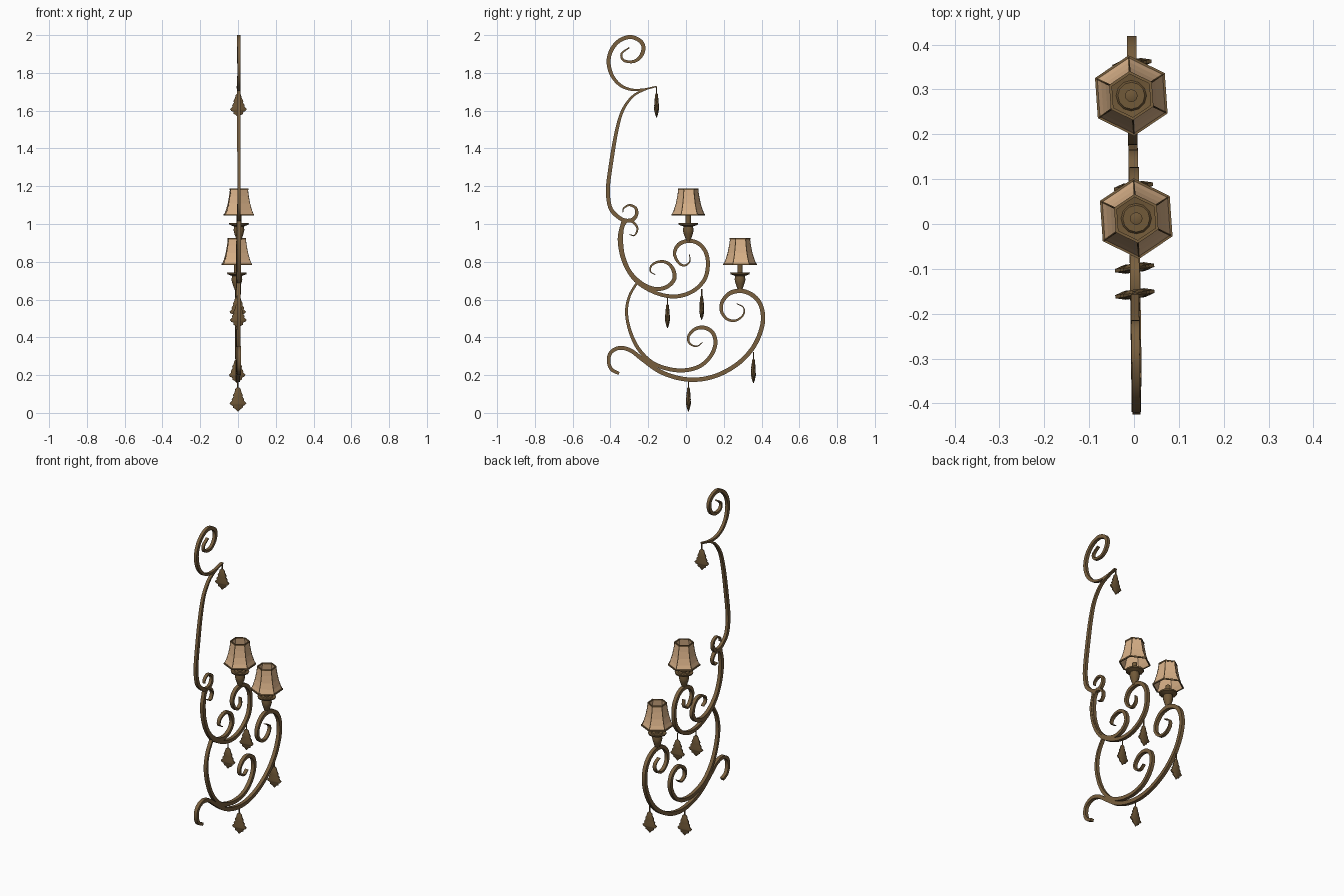
import bpy, bmesh, math
from mathutils import Vector

if "Cube" in bpy.data.objects:
    bpy.data.objects.remove(bpy.data.objects["Cube"])


def material(name, rgb):
    m = bpy.data.materials.new(name)
    m.diffuse_color = (*rgb, 1)
    m.use_nodes = True
    m.node_tree.nodes["Principled BSDF"].inputs["Base Color"].default_value = m.diffuse_color
    return m


BRONZE = material("bronze", (0.19, 0.115, 0.048))
DARK = material("dark_bronze", (0.165, 0.1, 0.04))
CLOTH = material("tan_shade", (0.7, 0.445, 0.25))


def lean(y):
    # the whole fitting is turned very slightly about z
    return -0.013 * y


def make(name, verts, faces, mat, smooth=True):
    me = bpy.data.meshes.new(name)
    me.from_pydata(verts, [], faces)
    bm = bmesh.new()
    bm.from_mesh(me)
    bmesh.ops.recalc_face_normals(bm, faces=bm.faces)
    bm.to_mesh(me)
    bm.free()
    if smooth:
        me.shade_smooth()
        me.set_sharp_from_angle(angle=math.radians(35))
    me.materials.append(mat)
    ob = bpy.data.objects.new(name, me)
    bpy.context.collection.objects.link(ob)
    return ob


def loft(name, rings, mat, caps=True, closed=False, smooth=True):
    n, k = len(rings[0]), len(rings)
    verts = [p for r in rings for p in r]
    faces = []
    for i in range(k if closed else k - 1):
        a, b = i * n, ((i + 1) % k) * n
        faces += [(a + j, a + (j + 1) % n, b + (j + 1) % n, b + j) for j in range(n)]
    if caps and not closed:
        faces += [tuple(range(n)), tuple(range((k - 1) * n, k * n))]
    return make(name, verts, faces, mat, smooth)


def spline(pts, steps=5):
    p = [Vector(q) for q in pts]
    p = [2 * p[0] - p[1]] + p + [2 * p[-1] - p[-2]]
    out = []
    for i in range(1, len(p) - 2):
        a, b, c, d = p[i - 1:i + 3]
        for s in range(steps):
            t = s / steps
            out.append(0.5 * (2 * b + (c - a) * t + (2 * a - 5 * b + 4 * c - d) * t * t
                              + (3 * b - a - 3 * c + d) * t ** 3))
    return out + [p[-2]]


def scroll(name, pts, start, end, width=0.021, thick=0.021, x0=0.0):
    # flat bar bent in the y-z plane, thinning toward its ends
    c = spline(pts)
    n = len(c)
    rings = []
    for i, q in enumerate(c):
        t = (c[min(i + 1, n - 1)] - c[max(i - 1, 0)]).normalized()
        nrm = Vector((-t.y, t.x))
        f = i / (n - 1)
        h = min(thick, start + (thick - start) * f / 0.3, end + (thick - end) * (1 - f) / 0.3) / 2
        x = x0 + lean(q.x)
        rings.append([(x + sx * width / 2, q.x + sn * nrm.x * h, q.y + sn * nrm.y * h)
                      for sx, sn in ((-1, -1), (1, -1), (1, 1), (-1, 1))])
    return loft(name, rings, BRONZE)


# scrolled bars
scroll("top_scroll", [
    (-.30, 1.934), (-.341, 1.902), (-.33, 1.866), (-.278, 1.86), (-.241, 1.886), (-.225, 1.93),
    (-.241, 1.968), (-.294, 1.99), (-.352, 1.971), (-.394, 1.923), (-.41, 1.86), (-.394, 1.791),
    (-.352, 1.738), (-.294, 1.712), (-.23, 1.712), (-.156, 1.728)], .007, .007, width=.018)
scroll("upper_stem", [
    (-.156, 1.728), (-.22, 1.71), (-.283, 1.675), (-.336, 1.6), (-.368, 1.49), (-.394, 1.34),
    (-.412, 1.21), (-.412, 1.14), (-.398, 1.08), (-.365, 1.042), (-.325, 1.019), (-.285, 1.022),
    (-.262, 1.05), (-.267, 1.085), (-.3, 1.1), (-.33, 1.083), (-.335, 1.06)], .006, .004, width=.018)
scroll("middle_inner_scroll", [
    (-.299, .944), (-.272, .94), (-.257, .976), (-.278, 1.008), (-.31, 1.019), (-.338, .98),
    (-.343, .9), (-.331, .823), (-.295, .743), (-.23, .682), (-.161, .656), (-.098, .669),
    (-.061, .712), (-.071, .765), (-.103, .796), (-.146, .8), (-.183, .78), (-.188, .749),
    (-.161, .73)], .004, .004, thick=.021)
scroll("middle_arm", [
    (-.336, 1.013), (-.354, .918), (-.33, .8), (-.267, .7), (-.167, .638), (-.061, .616),
    (.034, .643), (.098, .706), (.116, .786), (.103, .854), (.061, .9), (.008, .91), (-.04, .89),
    (-.061, .844), (-.04, .796), (-.008, .78), (.019, .8), (.019, .839)], .014, .004, x0=.002)
scroll("lower_inner_scroll", [
    (-.262, .685), (-.299, .62), (-.315, .537), (-.299, .442), (-.257, .347), (-.188, .272),
    (-.103, .235), (-.013, .225), (.071, .246), (.13, .3), (.156, .368), (.14, .426), (.093, .452),
    (.045, .442), (.013, .405), (.019, .368), (.056, .352), (.087, .373)], .012, .004)
scroll("lower_arm", [
    (-.355, .209), (-.394, .23), (-.41, .273), (-.398, .32), (-.352, .344), (-.294, .331),
    (-.23, .283), (-.14, .22), (-.034, .183), (.071, .177), (.177, .204), (.283, .267),
    (.362, .357), (.405, .468), (.4, .558), (.362, .616), (.299, .645), (.235, .635), (.193, .59),
    (.188, .537), (.22, .495), (.267, .49), (.304, .521), (.304, .558), (.267, .579)],
    .017, .004, thick=.023)


def ring(x, y, z, r, n, turn=0.0):
    return [(x + r * math.cos(turn + 2 * math.pi * i / n),
             y + r * math.sin(turn + 2 * math.pi * i / n), z) for i in range(n)]


HEX = math.radians(34)
HOLDER = [(.009, -.005), (.016, .012), (.024, .035), (.029, .056), (.026, .067), (.026, .074),
          (.05, .083), (.052, .091), (.034, .088), (.03, .093), (.014, .093), (.014, .136), (.008, .138)]
SHADE = [(.086, .135), (.075, .16), (.064, .195), (.056, .235), (.051, .27)]


def lamp(tag, x, y, z):
    # turned cup, drip dish and candle
    loft(tag + "_holder", [ring(x, y, z + h, r, 12) for r, h in HOLDER], DARK)
    # six-sided bell shade
    sh = loft(tag + "_shade", [ring(x, y, z + h, r, 6, HEX) for r, h in SHADE], CLOTH,
              caps=False, smooth=False)
    mod = sh.modifiers.new("thickness", 'SOLIDIFY')
    mod.thickness = .002
    # top and bottom trim
    for part, (r, h) in (("bottom", SHADE[0]), ("top", SHADE[-1])):
        loft(f"{tag}_{part}_trim", [ring(x, y, z + h + dh, r + dr, 6, HEX) for dr, dh in
             ((-.003, -.004), (.004, -.004), (.004, .004), (-.003, .004))], BRONZE,
             closed=True, smooth=False)
    # ribs down the six corners
    for i in range(6):
        rib = []
        for r, h in SHADE:
            p = ring(x, y, z + h, r, 6, HEX)[i]
            rib.append(ring(*p, .0021, 4, HEX + i * math.pi / 3))
        loft(f"{tag}_rib_{i + 1}", rib, BRONZE)


lamp("upper_lamp", .005, .012, .913)
lamp("lower_lamp", -.006, .286, .651)

# leaf drops: (half width, half depth, distance below the top)
LEAF = [(.006, .005, 0), (.014, .007, .008), (.018, .008, .025), (.026, .01, .04), (.023, .01, .048),
        (.033, .01, .062), (.031, .01, .07), (.044, .01, .083), (.037, .009, .093),
        (.026, .008, .097), (.025, .007, .108), (.013, .005, .114), (.003, .002, .126)]


def drop(tag, y, top):
    x, a = lean(y), math.radians(8)
    u, v = Vector((math.cos(a), math.sin(a), 0)), Vector((-math.sin(a), math.cos(a), 0))
    z = top - .036
    # broad flat faces with thinner edges
    outline = ((1, .35), (.5, 1), (-.5, 1), (-1, .35), (-1, -.35), (-.5, -1), (.5, -1), (1, -.35))
    rings = [[Vector((x, y, z - h)) + u * (w * s) + v * (d * t) for s, t in outline]
             for w, d, h in LEAF]
    loft(tag + "_leaf_drop", rings, DARK)
    # hanging link
    loft(tag + "_link", [ring(x, y, z - .003, .004, 6), ring(x, y, top + .002, .004, 6)], DARK)


for tag, y, top in (("top", -.156, 1.727), ("middle_back", -.098, .611), ("middle_front", .083, .655),
                    ("lower_front", .357, .32), ("bottom", .013, .17)):
    drop(tag, y, top)
